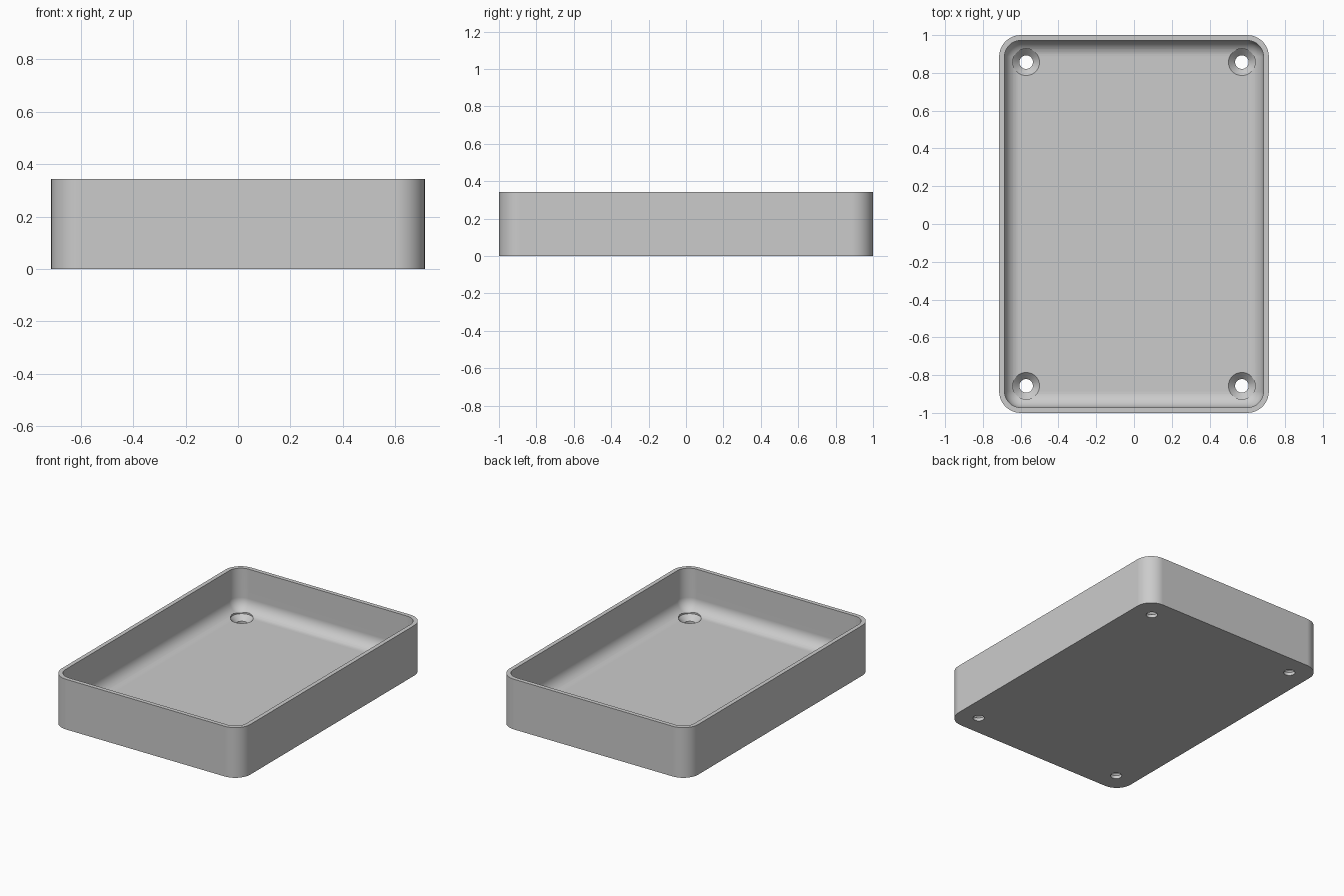
import bpy, bmesh
from math import sin, cos, pi

HALF_X, HALF_Y, HEIGHT = 0.714, 1.0, 0.343
WALL, FLOOR = 0.0286, 0.057
OUTER_R = 0.114
INNER_R = OUTER_R - WALL
CORNER_STEPS = 10
FILLET_STEPS = 10

cube = bpy.data.objects.get("Cube")
if cube:
    bpy.data.objects.remove(cube, do_unlink=True)

grey = bpy.data.materials.new("plain grey")
grey.use_nodes = True
colour = (0.6, 0.6, 0.6, 1)
grey.diffuse_color = colour
grey.node_tree.nodes["Principled BSDF"].inputs["Base Color"].default_value = colour


def make_object(name, bm):
    bmesh.ops.remove_doubles(bm, verts=bm.verts, dist=1e-5)
    bmesh.ops.recalc_face_normals(bm, faces=bm.faces)
    mesh = bpy.data.meshes.new(name)
    bm.to_mesh(mesh)
    bm.free()
    obj = bpy.data.objects.new(name, mesh)
    bpy.context.collection.objects.link(obj)
    mesh.materials.append(grey)
    return obj


def rounded_ring(bm, inset, z):
    """Rounded rectangle whose corner arcs keep the same centres."""
    radius = max(OUTER_R - inset, 0)
    cx, cy = HALF_X - OUTER_R, HALF_Y - OUTER_R
    ring = []
    for quarter, (sx, sy) in enumerate([(1, 1), (-1, 1), (-1, -1), (1, -1)]):
        for i in range(CORNER_STEPS + 1):
            a = (quarter + i / CORNER_STEPS) * pi / 2
            ring.append(bm.verts.new((sx * cx + radius * cos(a),
                                      sy * cy + radius * sin(a), z)))
    return ring


def circle_ring(bm, x, y, radius, z, sides=40):
    return [bm.verts.new((x + radius * cos(2 * pi * i / sides),
                          y + radius * sin(2 * pi * i / sides), z))
            for i in range(sides)]


def loft(bm, rings):
    """Skin consecutive rings and cap both ends."""
    for low, high in zip(rings, rings[1:]):
        n = len(low)
        for i in range(n):
            j = (i + 1) % n
            bm.faces.new((low[i], low[j], high[j], high[i]))
    bm.faces.new(rings[0])
    bm.faces.new(rings[-1])


# Open tray: outer wall, rim, inner wall, filleted floor
bm = bmesh.new()
levels = [(0, 0), (0, HEIGHT), (WALL, HEIGHT)]
for i in range(FILLET_STEPS + 1):
    a = i / FILLET_STEPS * pi / 2
    levels.append((WALL + INNER_R * (1 - cos(a)), FLOOR + INNER_R * (1 - sin(a))))
loft(bm, [rounded_ring(bm, inset, z) for inset, z in levels])
tray = make_object("tray", bm)

# Countersunk screw holes in the four corners
bm = bmesh.new()
hole_profile = [(0.036, -0.05), (0.036, 0.022), (0.071, FLOOR), (0.071, 0.2)]
for x in (-0.571, 0.571):
    for y in (-0.857, 0.857):
        loft(bm, [circle_ring(bm, x, y, r, z) for r, z in hole_profile])
cutter = make_object("screw_hole_cutter", bm)
cutter.hide_render = True

bpy.ops.object.select_all(action="DESELECT")
tray.select_set(True)
bpy.context.view_layer.objects.active = tray
cut = tray.modifiers.new("screw holes", "BOOLEAN")
cut.object = cutter
cut.operation = "DIFFERENCE"
cut.solver = "EXACT"
bpy.ops.object.modifier_apply(modifier=cut.name)
bpy.data.objects.remove(cutter, do_unlink=True)

# Smooth corners and fillets, flat panels
bpy.ops.object.shade_smooth_by_angle(angle=pi / 6)
weighted = tray.modifiers.new("flat panels", "WEIGHTED_NORMAL")
weighted.keep_sharp = True
